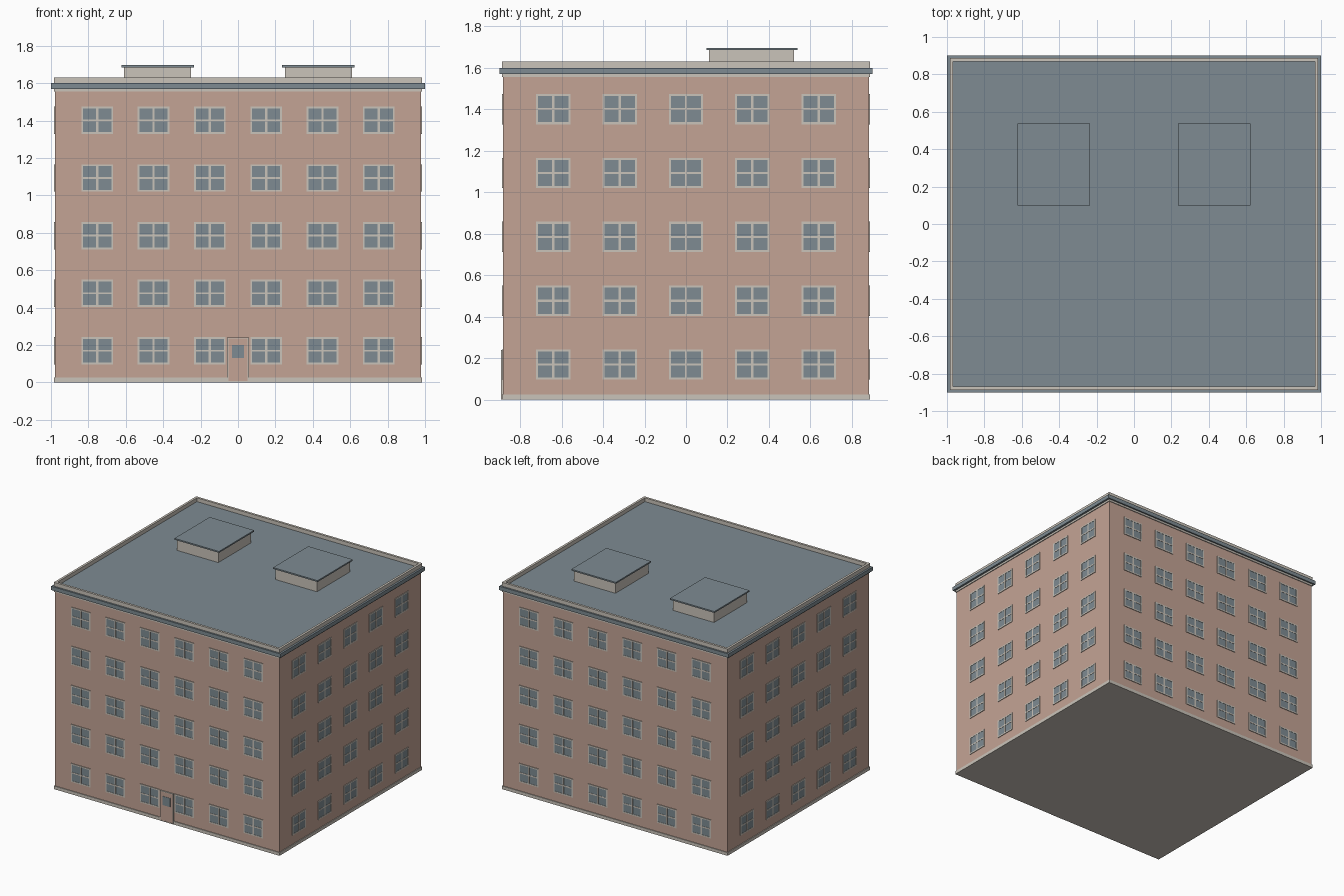
import bpy, bmesh
from math import pi
from mathutils import Matrix, Vector

old = bpy.data.objects.get("Cube")
if old:
    bpy.data.objects.remove(old, do_unlink=True)


def material(name, color):
    m = bpy.data.materials.new(name)
    m.use_nodes = True
    m.diffuse_color = (*color, 1)
    m.node_tree.nodes["Principled BSDF"].inputs["Base Color"].default_value = (*color, 1)
    return m


brick = material("brick", (0.55, 0.37, 0.30))
cream = material("cream", (0.59, 0.55, 0.49))
slate = material("slate", (0.21, 0.26, 0.29))


def add_box(bm, lo, hi, mat=0):
    lo, hi = Vector(lo), Vector(hi)
    m = Matrix.Translation((lo + hi) / 2) @ Matrix.Diagonal((*(hi - lo), 1))
    verts = bmesh.ops.create_cube(bm, size=1, matrix=m)["verts"]
    for f in {f for v in verts for f in v.link_faces}:
        f.material_index = mat


def build(name, boxes, mats):
    bm = bmesh.new()
    for b in boxes:
        add_box(bm, *b)
    mesh = bpy.data.meshes.new(name)
    bm.to_mesh(mesh)
    bm.free()
    for m in mats:
        mesh.materials.append(m)
    ob = bpy.data.objects.new(name, mesh)
    bpy.context.collection.objects.link(ob)
    return ob


def slab(name, x, y, z0, z1, mat):
    return build(name, [((-x, -y, z0), (x, y, z1))], [mat])


def frame_bars(w, z0, z1, t, depth):
    """Four bars around an opening lying against the plane y = 0."""
    return [((-w, -depth, z0), (-w + t, 0, z1)), ((w - t, -depth, z0), (w, 0, z1)),
            ((-w + t, -depth, z0), (w - t, 0, z0 + t)),
            ((-w + t, -depth, z1 - t), (w - t, 0, z1))]


# Main body, base course and cornice
WX, WY = 0.978, 0.882
slab("walls", WX, WY, 0.02, 1.56, brick)
slab("plinth", WX + 0.006, WY + 0.006, 0, 0.025, cream)
slab("cornice_band", WX + 0.006, WY + 0.006, 1.555, 1.571, cream)
slab("roof_slab", 1.0, 0.9, 1.57, 1.6, slate)

# Parapet ring around the roof
px, py, t = 0.985, 0.887, 0.018
sides = []
for s in (-1, 1):
    ys = sorted((s * py, s * (py - t)))
    xs = sorted((s * px, s * (px - t)))
    sides.append(((-px, ys[0], 1.598), (px, ys[1], 1.63)))
    sides.append(((xs[0], -py + t, 1.598), (xs[1], py - t, 1.63)))
build("parapet", sides, [cream])

# Roof hatches
for side, x in (("right", -0.43), ("left", 0.43)):
    build(side + "_hatch_box", [((x - 0.18, 0.112, 1.59), (x + 0.18, 0.522, 1.687))], [cream])
    build(side + "_hatch_lid", [((x - 0.194, 0.1, 1.685), (x + 0.194, 0.538, 1.696))], [slate])


# Window grids: one window repeated by arrays across each wall
def window_grid(name, columns, step, half_w, distance, angle):
    h = 0.073
    boxes = frame_bars(half_w, -h, h, 0.01, 0.005)
    boxes += [((-0.006, -0.005, -h + 0.01), (0.006, 0, h - 0.01)),
              ((-half_w + 0.01, -0.0048, -0.005), (half_w - 0.01, 0, 0.005)),
              ((-half_w + 0.005, -0.003, -h + 0.005), (half_w - 0.005, 0, h - 0.005), 1)]
    ob = build(name, boxes, [cream, slate])
    for label, count, offset in (("columns", columns, (step, 0, 0)), ("floors", 5, (0, 0, 0.308))):
        mod = ob.modifiers.new(label, 'ARRAY')
        mod.count = count
        mod.use_relative_offset = False
        mod.use_constant_offset = True
        mod.constant_offset_displace = offset
    start = Vector((-step * (columns - 1) / 2, -distance, 0.169))
    ob.location = Matrix.Rotation(angle, 3, 'Z') @ start
    ob.rotation_euler.z = angle


window_grid("front_windows", 6, 0.301, 0.085, WY, 0)
window_grid("back_windows", 6, 0.301, 0.085, WY, pi)
window_grid("left_windows", 5, 0.32, 0.083, WX, pi / 2)
window_grid("right_windows", 5, 0.32, 0.083, WX, -pi / 2)

# Front door with thin surround and a small pane
door = [(*b, 0) for b in frame_bars(0.058, 0.001, 0.24, 0.006, 0.009)]
door += [((-0.053, -0.0075, 0.005), (0.053, 0, 0.235), 1),
         ((-0.033, -0.0095, 0.13), (0.033, 0, 0.2), 2)]
build("front_door", door, [cream, brick, slate]).location.y = -WY
